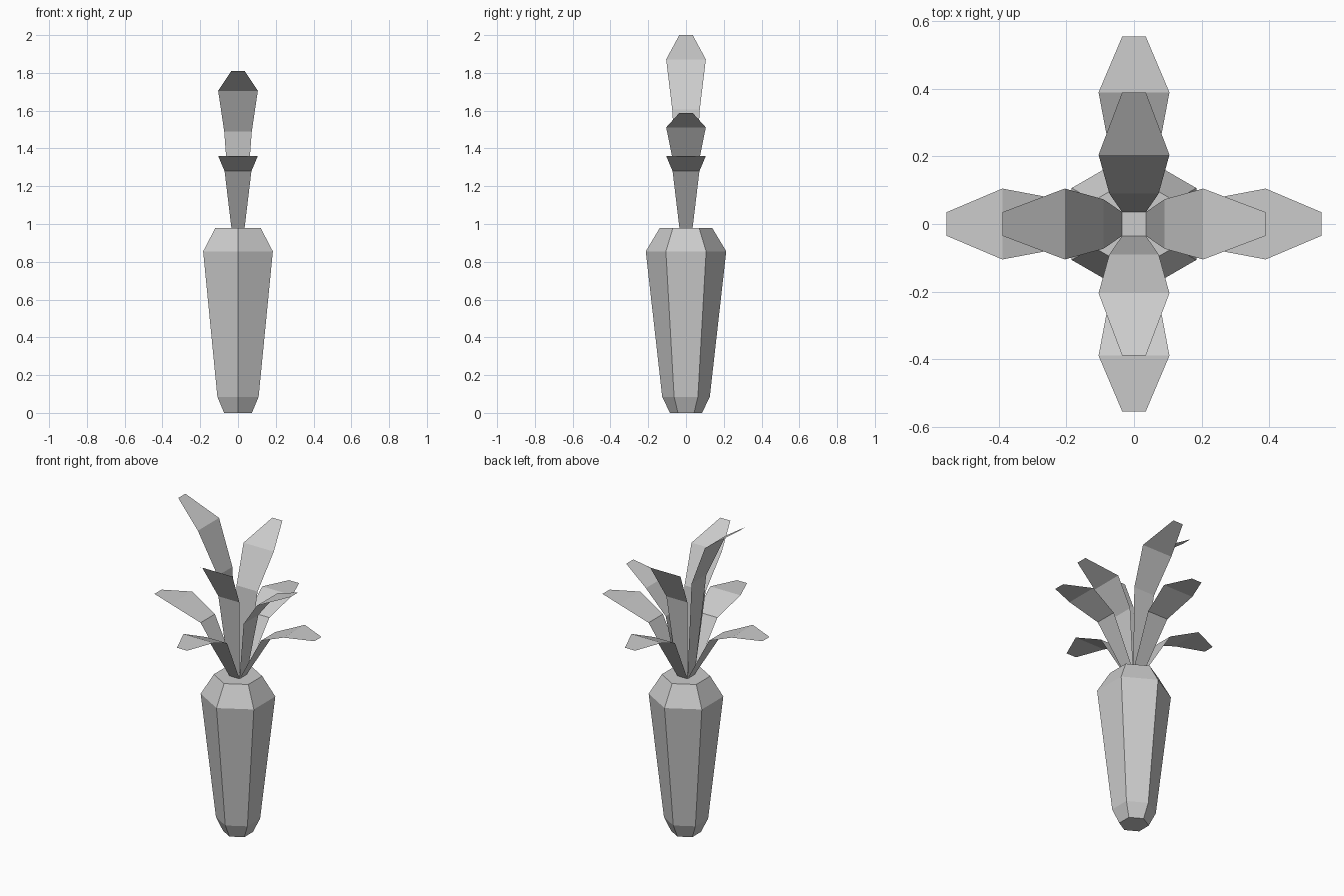
import bpy, bmesh
from math import cos, sin, pi

if "Cube" in bpy.data.objects:
    bpy.data.objects.remove(bpy.data.objects["Cube"])


def make_object(name, bm, color):
    mesh = bpy.data.meshes.new(name)
    bm.normal_update()
    bm.to_mesh(mesh)
    bm.free()
    obj = bpy.data.objects.new(name, mesh)
    bpy.context.collection.objects.link(obj)
    return obj


# Root body: hexagonal rings (radius, height), corners pointing to front and back
def build_root():
    bm = bmesh.new()
    rings = []
    for r, z in [(0.085, 0), (0.126, 0.085), (0.213, 0.855), (0.138, 0.98)]:
        rings.append([bm.verts.new((r * cos(pi / 2 + k * pi / 3),
                                    r * sin(pi / 2 + k * pi / 3), z))
                      for k in range(6)])
    for a, b in zip(rings, rings[1:]):
        for k in range(6):
            n = (k + 1) % 6
            bm.faces.new((a[k], a[n], b[n], b[k]))
    bm.faces.new(rings[0][::-1])
    bm.faces.new(rings[-1])
    return make_object("root_body", bm, None)


# Leaf: flat bent strip from (distance, half width, rise) stations, turned about z
def build_leaf(name, stations, angle, rise=1.0):
    bm = bmesh.new()
    c, s = cos(angle), sin(angle)
    rows = []
    for d, w, h in stations:
        rows.append([bm.verts.new((d * c - v * s, d * s + v * c, 0.98 + h * rise))
                     for v in (-w, w)])
    for a, b in zip(rows, rows[1:]):
        bm.faces.new((a[0], b[0], b[1], a[1]))
    return make_object(name, bm, None)


INNER = [(0.035, 0.035, 0), (0.09, 0.073, 0.51), (0.205, 0.105, 0.725), (0.39, 0.035, 0.83)]
OUTER = [(0.035, 0.035, 0), (0.21, 0.071, 0.30), (0.39, 0.105, 0.38), (0.555, 0.035, 0.375)]

build_root()
# Inner leaves differ in height; outer leaves are alike
sides = ["right", "back", "left", "front"]
for k, (side, rise) in enumerate(zip(sides, [0.733, 1.0, 1.23, 1.0])):
    build_leaf("inner_leaf_" + side, INNER, k * pi / 2, rise)
    build_leaf("outer_leaf_" + side, OUTER, k * pi / 2)
